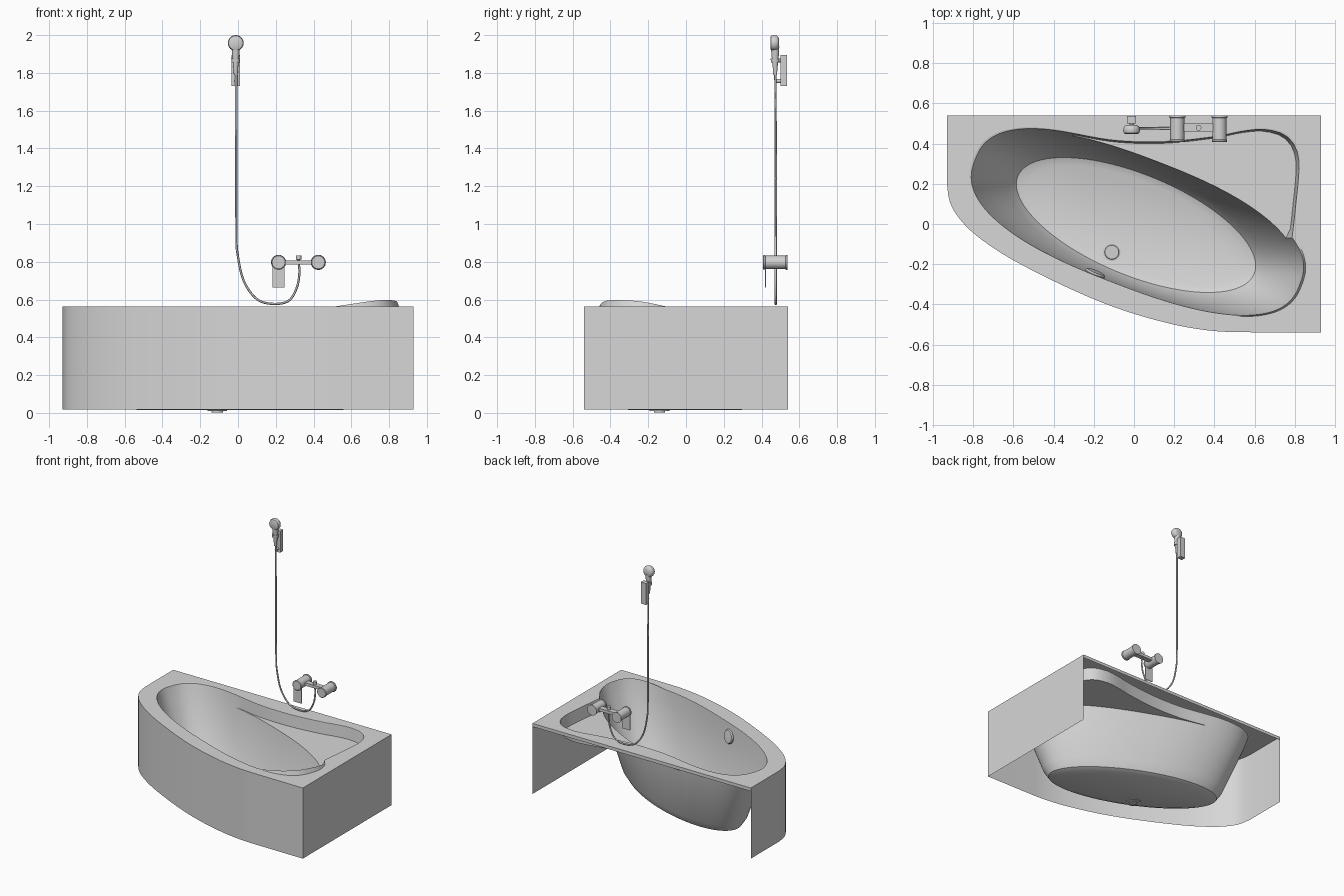
import bpy, bmesh, math
from mathutils import Vector, Matrix

if "Cube" in bpy.data.objects:
    bpy.data.objects.remove(bpy.data.objects["Cube"])


def material(name, c):
    m = bpy.data.materials.new(name)
    m.diffuse_color = (*c, 1)
    m.use_nodes = True
    m.node_tree.nodes["Principled BSDF"].inputs["Base Color"].default_value = m.diffuse_color
    return m


ENAMEL = material("white_enamel", (0.68, 0.68, 0.68))
CHROME = material("chrome_grey", (0.64, 0.64, 0.64))


def finish(name, bm, mat):
    me = bpy.data.meshes.new(name)
    bm.to_mesh(me)
    bm.free()
    me.materials.append(mat)
    ob = bpy.data.objects.new(name, me)
    bpy.context.collection.objects.link(ob)
    bpy.ops.object.select_all(action='DESELECT')
    ob.select_set(True)
    bpy.context.view_layer.objects.active = ob
    bpy.ops.object.shade_smooth_by_angle(angle=math.radians(30))
    return ob


def spline(pts, steps=8):
    """Catmull-Rom curve through the given points."""
    pts = [Vector(p) for p in pts]
    p = [2 * pts[0] - pts[1]] + pts + [2 * pts[-1] - pts[-2]]
    out = []
    for k in range(1, len(p) - 2):
        a, b, c, d = p[k - 1:k + 3]
        for s in range(steps):
            t = s / steps
            out.append(0.5 * (2 * b + (c - a) * t + (2 * a - 5 * b + 4 * c - d) * t * t
                              + (3 * b - a - 3 * c + d) * t ** 3))
    return out + [pts[-1]]


def resample(pts, n):
    """n + 1 points evenly spaced along a polyline."""
    d = [0]
    for a, b in zip(pts, pts[1:]):
        d.append(d[-1] + (b - a).length)
    out, k = [], 0
    for i in range(n + 1):
        s = d[-1] * i / n
        while k < len(d) - 2 and d[k + 1] < s:
            k += 1
        out.append(pts[k].lerp(pts[k + 1], (s - d[k]) / (d[k + 1] - d[k])))
    return out


def oval(a, b, n, deg, cx, cy, count):
    """Tilted superellipse."""
    r, out = math.radians(deg), []
    for i in range(count):
        t = 2 * math.pi * i / count
        c, s = math.cos(t), math.sin(t)
        u = a * math.copysign(abs(c) ** (2 / n), c)
        v = b * math.copysign(abs(s) ** (2 / n), s)
        out.append(Vector((cx + u * math.cos(r) - v * math.sin(r),
                           cy + u * math.sin(r) + v * math.cos(r))))
    return out


def lathe(name, profile, loc, axis, mat=CHROME, seg=32):
    """Solid of revolution from (radius, height) pairs."""
    bm = bmesh.new()
    rings = [[bm.verts.new((r * math.cos(2 * math.pi * i / seg),
                            r * math.sin(2 * math.pi * i / seg), h)) for i in range(seg)]
             for r, h in profile]
    for lo, hi in zip(rings, rings[1:]):
        for i in range(seg):
            j = (i + 1) % seg
            bm.faces.new((lo[i], lo[j], hi[j], hi[i]))
    bm.faces.new(rings[0][::-1])
    bm.faces.new(rings[-1])
    bmesh.ops.recalc_face_normals(bm, faces=bm.faces)
    rot = Vector((0, 0, 1)).rotation_difference(Vector(axis)).to_matrix().to_4x4()
    bm.transform(Matrix.Translation(loc) @ rot)
    return finish(name, bm, mat)


def box(name, lo, hi, mat=CHROME):
    lo, hi = Vector(lo), Vector(hi)
    bm = bmesh.new()
    bmesh.ops.create_cube(bm, size=1)
    bm.transform(Matrix.Translation((lo + hi) / 2) @ Matrix.Diagonal((*(hi - lo), 1)))
    return finish(name, bm, mat)


# Basin outlines: bowl mouth, foot of the wall, floor edge and floor centre
N, TOP, SHELF = 160, 0.562, 0.47
mouth = oval(0.875, 0.328, 2.5, -21, 0.017, 0.01, N)
foot = oval(0.675, 0.28, 2.1, -22.5, 0.01, -0.003, N)
floor_edge = oval(0.635, 0.25, 2, -22.5, 0.01, -0.005, N)
floor = oval(0.58, 0.215, 2, -22.5, 0.01, -0.005, N)
centre = Vector((0.017, 0.01))

# The corner shelf widens the opening between two points of the mouth
A, B = 15, 53
shelf = resample(spline([mouth[A], (0.812, 0.08), (0.83, 0.28), (0.815, 0.38), (0.76, 0.447),
                         (0.66, 0.475), (0.55, 0.467), (0.4, 0.438), (0.15, 0.413),
                         (-0.1, 0.42), mouth[B]]), B - A)
opening = [shelf[i - A] if A <= i <= B else mouth[i] for i in range(N)]
ledge = [mouth[i].lerp(foot[i], 0.2) for i in range(N)]
shelf_edge = [opening[i].lerp(centre, 0.03) if A < i < B else ledge[i] for i in range(N)]


def headrest(i):
    deg = (360 * i / N + 180) % 360 - 180
    return 0.038 * math.sin(math.pi * (deg + 50) / 80) if -50 < deg < 30 else 0


# Bathtub shell: bowl, shelf, rim and skirt
bm = bmesh.new()
rings = [[bm.verts.new((*p, TOP)) for p in opening],
         [bm.verts.new((*p.lerp(centre, 0.012), TOP + headrest(i) - 0.002))
          for i, p in enumerate(opening)]]
for ring, z in ((shelf_edge, SHELF), (ledge, SHELF), (foot, 0.09), (floor_edge, 0.03),
                (floor, 0.015)):
    rings.append([bm.verts.new((*p, z)) for p in ring])
for up, low in zip(rings, rings[1:]):
    for i in range(N):
        j = (i + 1) % N
        bm.faces.new((up[i], up[j], low[j], low[i]))
bm.faces.new(rings[-1])

front = spline([(-0.93, 0.2), (-0.915, 0.11), (-0.87, 0.03), (-0.78, -0.06), (-0.6, -0.18),
                (-0.3, -0.33), (-0.05, -0.43), (0.2, -0.5), (0.4, -0.532), (0.58, -0.538)], 5)
outline = [Vector((0.93, 0.54)), Vector((-0.93, 0.54))] + front + [Vector((0.93, -0.54))]
outer = [bm.verts.new((*p, TOP)) for p in outline]
M = len(outer)
edges = [bm.edges.new((outer[i], outer[(i + 1) % M])) for i in range(M)]
hole = [bm.edges.get((rings[0][i], rings[0][(i + 1) % N])) for i in range(N)]
rim = bmesh.ops.triangle_fill(bm, edges=edges + hole, use_beauty=True)
for f in rim["geom"]:
    if isinstance(f, bmesh.types.BMFace):
        f.normal_update()
        if f.normal.z < 0:
            f.normal_flip()
base = [bm.verts.new((*p, 0.018)) for p in outline]
for i in range(1, M):
    j = (i + 1) % M
    bm.faces.new((base[i], base[j], outer[j], outer[i]))
# The back is open, with only a short lip under the rim
lip = [bm.verts.new((*outline[k], TOP - 0.025)) for k in (0, 1)]
bm.faces.new((lip[0], lip[1], outer[1], outer[0]))
bmesh.ops.remove_doubles(bm, verts=bm.verts[:], dist=1e-4)
bmesh.ops.split_edges(bm, edges=[e for e in hole if e.is_valid])
finish("bathtub", bm, ENAMEL)

# Drain and overflow
lathe("drain", [(0.03, 0.003), (0.03, 0.01), (0.052, 0.01), (0.052, 0.014), (0.036, 0.016),
                (0.034, 0.02), (0.01, 0.02)], (-0.11, -0.14, 0), (0, 0, 1))
k = min(range(N // 2, N), key=lambda i: abs(ledge[i].x + 0.205))
tangent = (ledge[k + 1] - ledge[k - 1]).normalized()
lathe("overflow", [(0.05, -0.012), (0.053, 0.008), (0.047, 0.016), (0.035, 0.017)],
      (*ledge[k], 0.46), (-tangent.y, tangent.x, 0.15))

# Wall mixer: two barrels, a bar, hose outlet and spout plate
for side, x in (("left", 0.215), ("right", 0.425)):
    lathe(side + "_mixer_barrel", [(0.04, 0), (0.04, 0.008), (0.035, 0.011), (0.035, 0.118),
                                   (0.038, 0.12), (0.038, 0.128), (0.034, 0.131)],
          (x, 0.538, 0.797), (0, -1, 0))
box("mixer_bar", (0.235, 0.46, 0.786), (0.405, 0.5, 0.808))
lathe("hose_outlet", [(0.008, 0), (0.008, 0.023), (0.014, 0.025), (0.014, 0.045)],
      (0.321, 0.478, 0.787), (0, 0, 1))
box("spout_plate", (0.182, 0.417, 0.663), (0.247, 0.423, 0.785))

# Shower hose
path = spline([(0.322, 0.475, 0.79), (0.325, 0.475, 0.74), (0.312, 0.475, 0.665),
               (0.27, 0.475, 0.595), (0.19, 0.475, 0.577), (0.1, 0.475, 0.602),
               (0.03, 0.475, 0.7), (-0.002, 0.475, 0.84), (-0.008, 0.475, 0.95),
               (-0.009, 0.475, 1.4), (-0.01, 0.473, 1.8)], 6)
bm = bmesh.new()
prev = None
for i, p in enumerate(path):
    d = (path[min(i + 1, len(path) - 1)] - path[max(i - 1, 0)]).normalized()
    side = Vector((0, 1, 0))
    nrm = d.cross(side).normalized()
    ring = [bm.verts.new(p + 0.006 * (nrm * math.cos(a) + side * math.sin(a)))
            for a in (2 * math.pi * s / 12 for s in range(12))]
    if prev:
        for s in range(12):
            bm.faces.new((prev[s], prev[(s + 1) % 12], ring[(s + 1) % 12], ring[s]))
    prev = ring
bmesh.ops.recalc_face_normals(bm, faces=bm.faces)
finish("shower_hose", bm, CHROME)

# Hand shower and wall holder
lathe("shower_head", [(0.024, 0), (0.035, 0.006), (0.04, 0.014), (0.042, 0.03), (0.038, 0.042),
                      (0.032, 0.045)], (-0.012, 0.493, 1.958), (0, -1, 0))
lathe("shower_handle", [(0.01, 0), (0.012, 0.03), (0.016, 0.07), (0.02, 0.11), (0.022, 0.15)],
      (-0.012, 0.472, 1.79), (0, 0, 1))
box("wall_holder", (-0.034, 0.5, 1.73), (0.01, 0.536, 1.895))
lathe("holder_ring", [(0.022, 0), (0.024, 0.022)], (-0.012, 0.472, 1.855), (0, 0, 1))
for name, z in (("upper_holder_arm", 1.866), ("lower_holder_arm", 1.757)):
    lathe(name, [(0.01, 0), (0.01, 0.027)], (-0.012, 0.505, z), (0, -1, 0))
